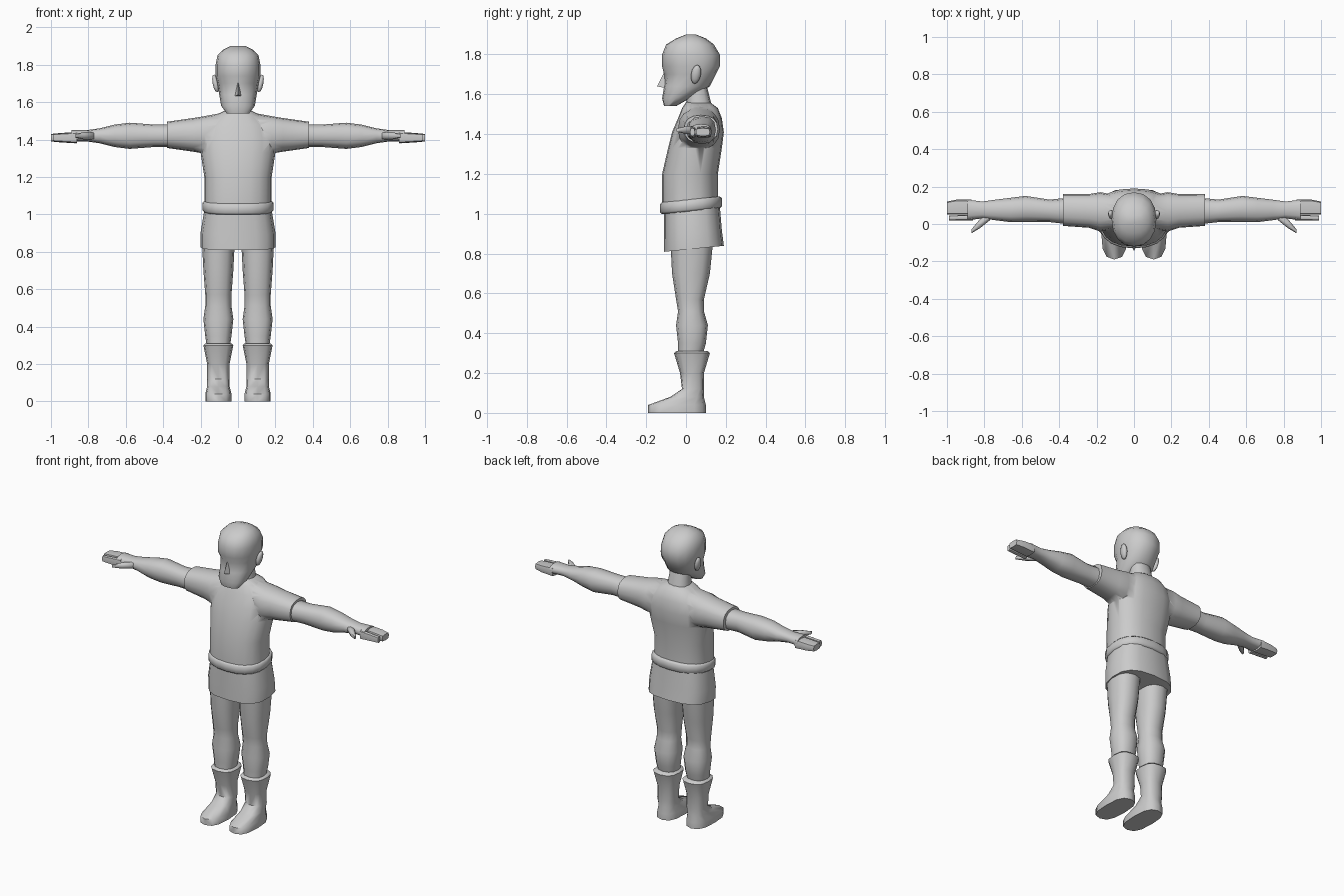
import bpy, bmesh, math
from mathutils import Vector

if "Cube" in bpy.data.objects:
    bpy.data.objects.remove(bpy.data.objects["Cube"])

SHADE = (.6, .6, .6, 1)
grey = bpy.data.materials.new("plain grey")
grey.use_nodes = True
grey.diffuse_color = SHADE
grey.node_tree.nodes["Principled BSDF"].inputs["Base Color"].default_value = SHADE


def finish(name, bm):
    """Turn a bmesh into a grey, smoothly shaded object with crisp edges."""
    bmesh.ops.recalc_face_normals(bm, faces=bm.faces)
    mesh = bpy.data.meshes.new(name)
    bm.to_mesh(mesh)
    bm.free()
    mesh.materials.append(grey)
    part = bpy.data.objects.new(name, mesh)
    bpy.context.collection.objects.link(part)
    bpy.ops.object.select_all(action="DESELECT")
    part.select_set(True)
    bpy.context.view_layer.objects.active = part
    bpy.ops.object.shade_smooth_by_angle(angle=math.radians(55))
    return part


def rounded(value, power):
    """Soften a sine or cosine towards a rounded box."""
    return math.copysign(abs(value) ** (2 / power), value)


def loft(name, rings, middle=0, along="z", sides=12, power=2.4, side=1, tweak=None):
    """Skin rings of (station, half size about middle, front y, back y)."""
    bm = bmesh.new()
    loops = []
    for station, half, front, back in rings:
        loop = []
        for i in range(sides):
            turn = math.tau * i / sides
            across = middle + half * rounded(math.cos(turn), power)
            depth = (front + back) / 2 + (back - front) / 2 * rounded(math.sin(turn), power)
            if along == "z":
                place = Vector((across, depth, station))
            else:
                place = Vector((station, depth, across))
            if tweak:
                tweak(place)
            place.x *= side
            loop.append(bm.verts.new(place))
        loops.append(loop)
    for lower, upper in zip(loops, loops[1:]):
        for i in range(sides):
            bm.faces.new((lower[i - 1], lower[i], upper[i], upper[i - 1]))
    bm.faces.new(loops[0])
    bm.faces.new(loops[-1])
    return finish(name, bm)


def eye_sockets(place):
    """Press the face in on both sides of the nose."""
    if abs(place.z - 1.7) < .01 and place.y < -.05 and .02 < abs(place.x) < .09:
        place.y += .01


def waist_tilt(place):
    """Raise the clothes towards the back."""
    place.z += place.y / 10


# Head and neck
loft("head", [
    (1.54, .06, -.11, -.05), (1.58, .09, -.12, .02), (1.64, .1, -.11, .12),
    (1.7, .11, -.11, .15), (1.74, .12, -.12, .17), (1.8, .12, -.12, .17),
    (1.85, .11, -.1, .14), (1.88, .08, -.05, .1), (1.9, .04, 0, .05),
], sides=16, power=2.2, tweak=eye_sockets)
loft("neck", [(1.46, .08, 0, .15), (1.54, .07, 0, .13), (1.66, .06, .01, .1)])

# Nose, a small wedge
bm = bmesh.new()
bridge = bm.verts.new((0, -.11, 1.71))
tip = bm.verts.new((0, -.145, 1.64))
left_wing, right_wing = [bm.verts.new((x, -.1, 1.63)) for x in (.02, -.02)]
for corners in ((bridge, tip, left_wing), (bridge, right_wing, tip),
                (tip, right_wing, left_wing), (bridge, left_wing, right_wing)):
    bm.faces.new(corners)
finish("nose", bm)

# Shirt, with the body and both sleeves joined into one surface
shirt = loft("shirt", [
    (1.04, .18, -.12, .16), (1.2, .18, -.12, .16), (1.33, .2, -.09, .18),
    (1.41, .2, -.07, .19), (1.48, .18, -.04, .18), (1.53, .12, -.02, .16),
    (1.56, .06, 0, .12),
], sides=20)
half_sleeve = [(.38, .07, -.01, .16), (.24, .09, -.02, .16), (.18, .1, -.04, .17), (.07, .12, -.02, .15)]
mirrored = [(-station, *rest) for station, *rest in half_sleeve]
sleeves = loft("sleeves", mirrored + half_sleeve[::-1], middle=1.425, along="x", sides=16)
union = shirt.modifiers.new("union", "BOOLEAN")
union.operation = "UNION"
union.solver = "EXACT"
union.object = sleeves
bpy.context.view_layer.objects.active = shirt
bpy.ops.object.modifier_move_to_index(modifier="union", index=0)
bpy.ops.object.modifier_apply(modifier="union")
bpy.data.objects.remove(sleeves)

# Rolled hem and shorts
loft("shirt_hem", [
    (1.01, .18, -.12, .17), (1.02, .19, -.13, .18), (1.06, .19, -.13, .18), (1.07, .18, -.12, .17),
], sides=20, tweak=waist_tilt)
loft("shorts", [(.82, .2, -.11, .19), (.9, .2, -.11, .18), (1.02, .18, -.11, .17)],
     sides=16, power=2.7, tweak=waist_tilt)

for label, side in (("left", 1), ("right", -1)):
    # Ear, a flattened ball leaning backwards
    bm = bmesh.new()
    bmesh.ops.create_uvsphere(bm, u_segments=10, v_segments=6, radius=1)
    for vert in bm.verts:
        x, y, z = vert.co
        vert.co = (side * (.12 + (2 * x + z) / 120), .05 + y / 40 + z / 160, 1.7 + z / 21)
    finish(label + "_ear", bm)

    # Arm and hand
    loft(label + "_arm", [
        (.36, .06, 0, .14), (.45, .06, .01, .13), (.58, .07, .01, .15), (.66, .06, .01, .14),
        (.74, .04, .02, .13), (.81, .03, .03, .12), (.89, .03, .02, .13),
    ], middle=1.42, along="x", side=side)
    loft(label + "_fingers", [(.87, .03, .05, .13), (.95, .025, .05, .13), (1, .02, .05, .12)],
         middle=1.41, along="x", sides=8, power=4, side=side)
    loft(label + "_index_finger", [(.86, .03, .02, .05), (.99, .02, .02, .045)],
         middle=1.41, along="x", sides=8, power=3, side=side)
    loft(label + "_thumb", [(.77, .02, .02, .07), (.82, .02, -.02, .03), (.87, .01, -.05, -.03)],
         middle=1.42, along="x", sides=8, side=side)

    # Leg and boot
    loft(label + "_leg", [
        (.28, .06, -.04, .08), (.35, .07, -.04, .1), (.44, .08, -.05, .11), (.51, .07, -.04, .09),
        (.57, .07, -.05, .09), (.7, .08, -.07, .12), (.9, .09, -.08, .14),
    ], middle=.105, side=side)
    loft(label + "_boot", [
        (0, .07, -.19, .1), (.04, .07, -.19, .1), (.08, .06, -.08, .09), (.12, .06, -.02, .09),
        (.2, .06, -.03, .09), (.3, .08, -.06, .12), (.31, .07, -.05, .11),
    ], middle=.105, power=2.7, side=side)
